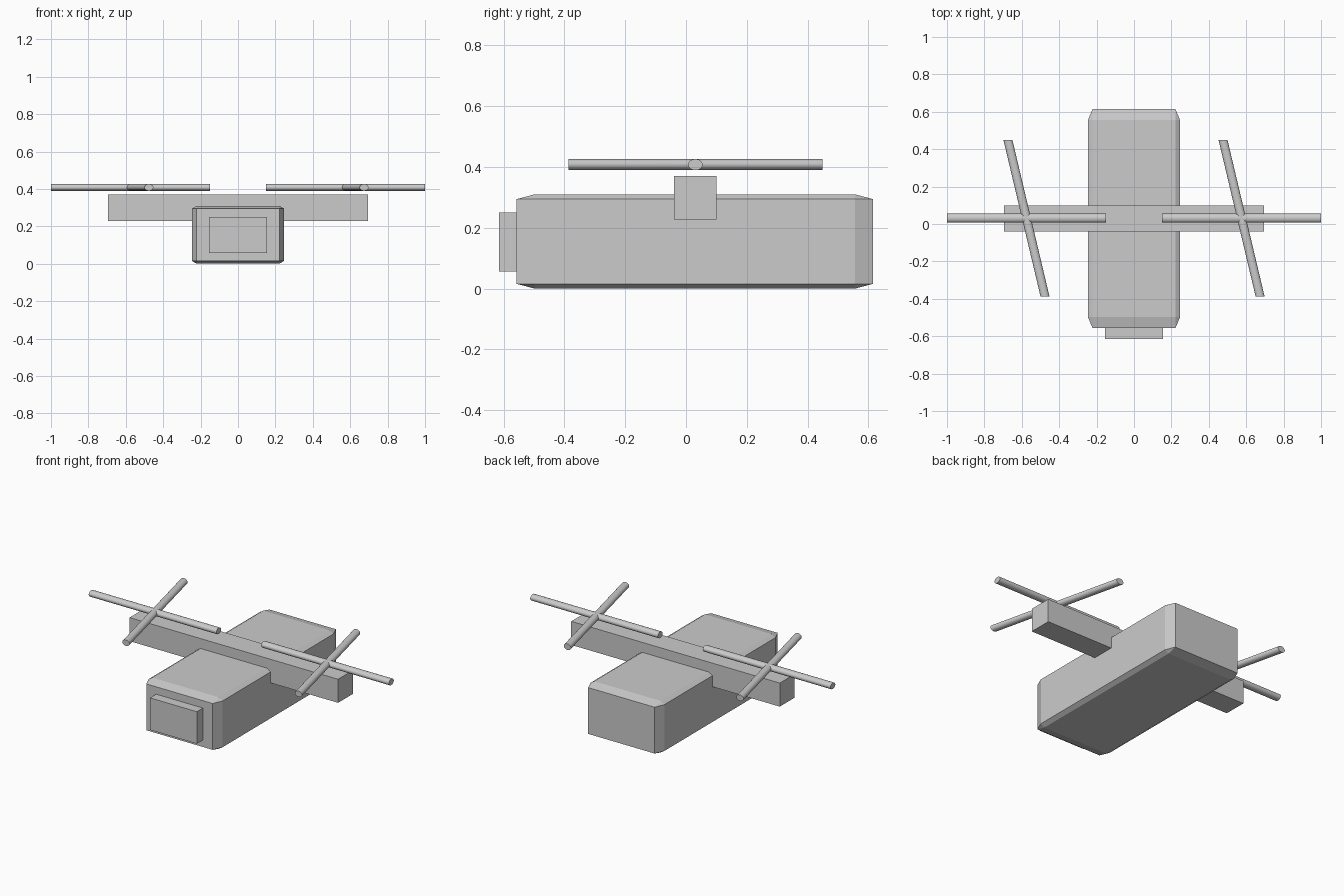
import bpy, bmesh, math
from mathutils import Vector

if "Cube" in bpy.data.objects:
    bpy.data.objects.remove(bpy.data.objects["Cube"])


def finish(bm, name):
    bmesh.ops.recalc_face_normals(bm, faces=bm.faces)
    mesh = bpy.data.meshes.new(name)
    bm.to_mesh(mesh)
    bm.free()
    ob = bpy.data.objects.new(name, mesh)
    bpy.context.collection.objects.link(ob)
    return ob


def box(name, lo, hi, bevel=0.0):
    """Box between two corners; the bevel is proportional to each dimension."""
    lo, hi = Vector(lo), Vector(hi)
    bm = bmesh.new()
    bmesh.ops.create_cube(bm, size=1)
    if bevel:
        bmesh.ops.bevel(bm, geom=bm.edges[:], offset=bevel, segments=1, affect='EDGES')
    bmesh.ops.scale(bm, vec=hi - lo, verts=bm.verts)
    bmesh.ops.translate(bm, vec=(lo + hi) / 2, verts=bm.verts)
    return finish(bm, name)


def blade(name, start, end, across, width=0.048, height=0.037, sides=16):
    """Elliptical rod whose end caps stay parallel to the 'across' axis."""
    bm = bmesh.new()
    rings = []
    for p in (start, end):
        ring = []
        for i in range(sides):
            a = math.tau * i / sides
            off = Vector(across) * (math.cos(a) * width / 2)
            off.z = math.sin(a) * height / 2
            ring.append(bm.verts.new(Vector(p) + off))
        rings.append(ring)
    for i in range(sides):
        j = (i + 1) % sides
        bm.faces.new((rings[0][i], rings[0][j], rings[1][j], rings[1][i]))
    for ring in rings:
        bm.faces.new(ring)
    ob = finish(bm, name)
    bpy.ops.object.select_all(action='DESELECT')
    ob.select_set(True)
    bpy.context.view_layer.objects.active = ob
    bpy.ops.object.shade_smooth_by_angle(angle=math.radians(35))
    return ob


# Fuselage, front camera panel and cross arm
box("body", (-0.246, -0.557, 0.0), (0.246, 0.615, 0.31), bevel=0.05)
box("front_panel", (-0.156, -0.615, 0.057), (0.156, -0.45, 0.25))
box("cross_arm", (-0.695, -0.04, 0.228), (0.695, 0.10, 0.37))

# Two crossed blades above each arm end
for side, cx in (("left", -0.575), ("right", 0.575)):
    cy, cz = 0.031, 0.408
    blade(side + "_long_blade", (cx - 0.425, cy, cz), (cx + 0.425, cy, cz), (0, 1, 0))
    blade(side + "_cross_blade", (cx - 0.099, cy + 0.418, cz),
          (cx + 0.099, cy - 0.418, cz), (1, 0, 0))
